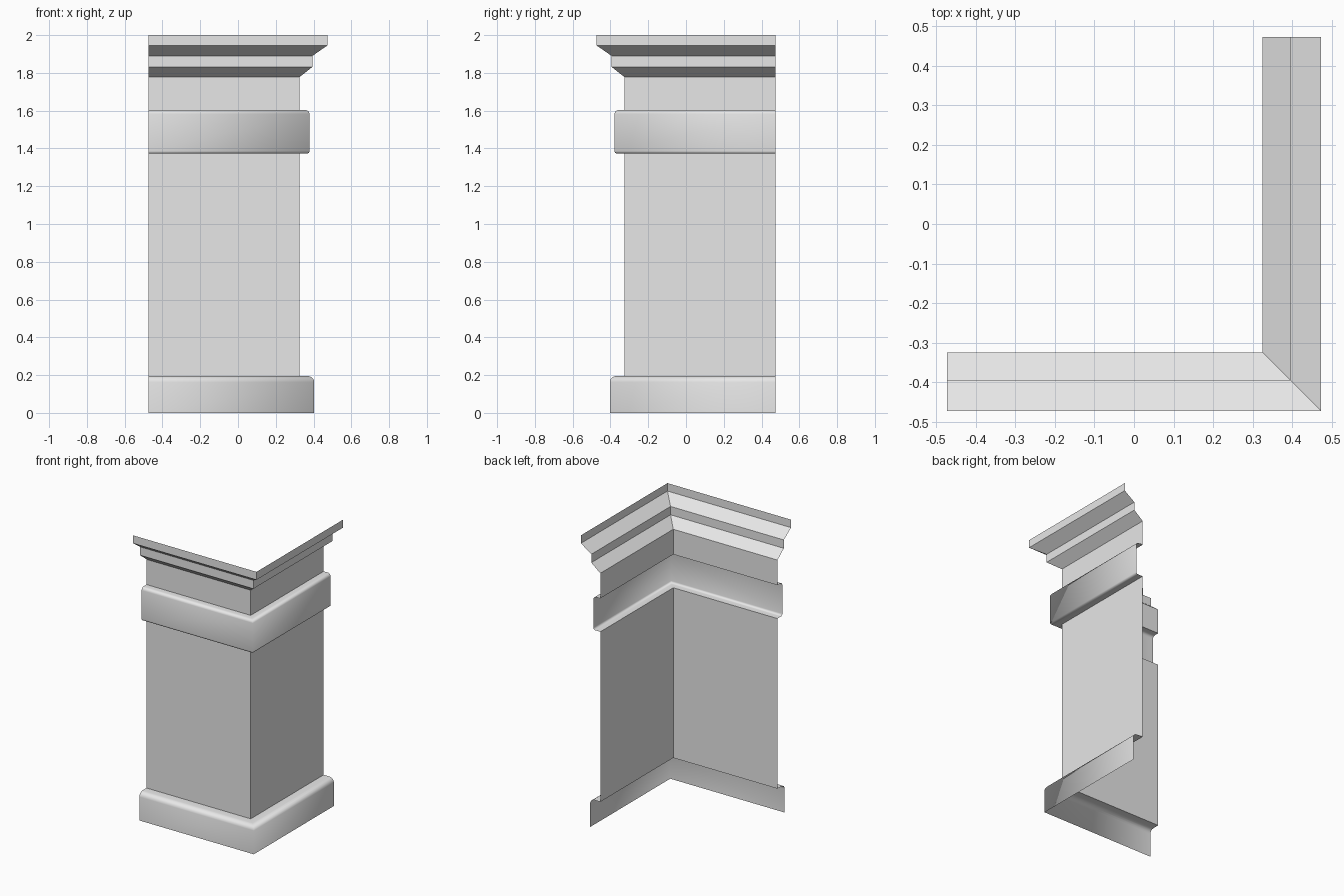
import bpy
import math

cube = bpy.data.objects.get("Cube")
if cube:
    bpy.data.objects.remove(cube, do_unlink=True)

WALL = 0.325   # distance of the plain shaft faces from the centre
END = 0.473    # where both wings stop

stone = bpy.data.materials.new("light_grey_stone")
stone.use_nodes = True
grey = (0.8, 0.8, 0.8, 1.0)
stone.diffuse_color = grey
stone.node_tree.nodes["Principled BSDF"].inputs["Base Color"].default_value = grey


def arc(centre_out, centre_z, radius, start, stop, steps=4):
    """Rounded corner of a profile, as (outward offset, height) points."""
    points = []
    for k in range(steps + 1):
        a = math.radians(start + (stop - start) * k / steps)
        points.append((centre_out + radius * math.cos(a),
                       centre_z + radius * math.sin(a)))
    return points


def sweep(name, profile, smooth=False):
    """Run an open profile round the mitred corner of the two wings."""
    verts, faces = [], []
    for out, z in profile:
        d = WALL + out
        verts += [(-END, -d, z), (d, -d, z), (d, END, z)]
    for i in range(len(profile) - 1):
        for j in range(2):
            a = 3 * i + j
            faces.append((a, a + 1, a + 4, a + 3))
    mesh = bpy.data.meshes.new(name)
    mesh.from_pydata(verts, [], faces)
    mesh.materials.append(stone)
    for face in mesh.polygons:
        face.use_smooth = smooth
    mesh.update()
    obj = bpy.data.objects.new(name, mesh)
    bpy.context.collection.objects.link(obj)
    return obj


# Plinth with a rounded top edge
sweep("base_moulding",
      [(0.078, 0)] + arc(0.046, 0.163, 0.032, 0, 90) + [(0, 0.195)], smooth=True)

# Plain shaft
sweep("shaft", [(0, 0.195), (0, 1.372)])

# Rounded band round the shaft
sweep("band_moulding",
      [(0, 1.372)] + arc(0.039, 1.386, 0.014, -90, 0)
      + arc(0.033, 1.583, 0.02, 0, 90) + [(0, 1.603)], smooth=True)

# Neck between band and cornice
sweep("neck", [(0, 1.603), (0, 1.777)])

# Stepped cornice, open at the top
sweep("cornice",
      [(0, 1.777), (0.069, 1.832), (0.069, 1.89), (0.148, 1.945), (0.148, 2)])
